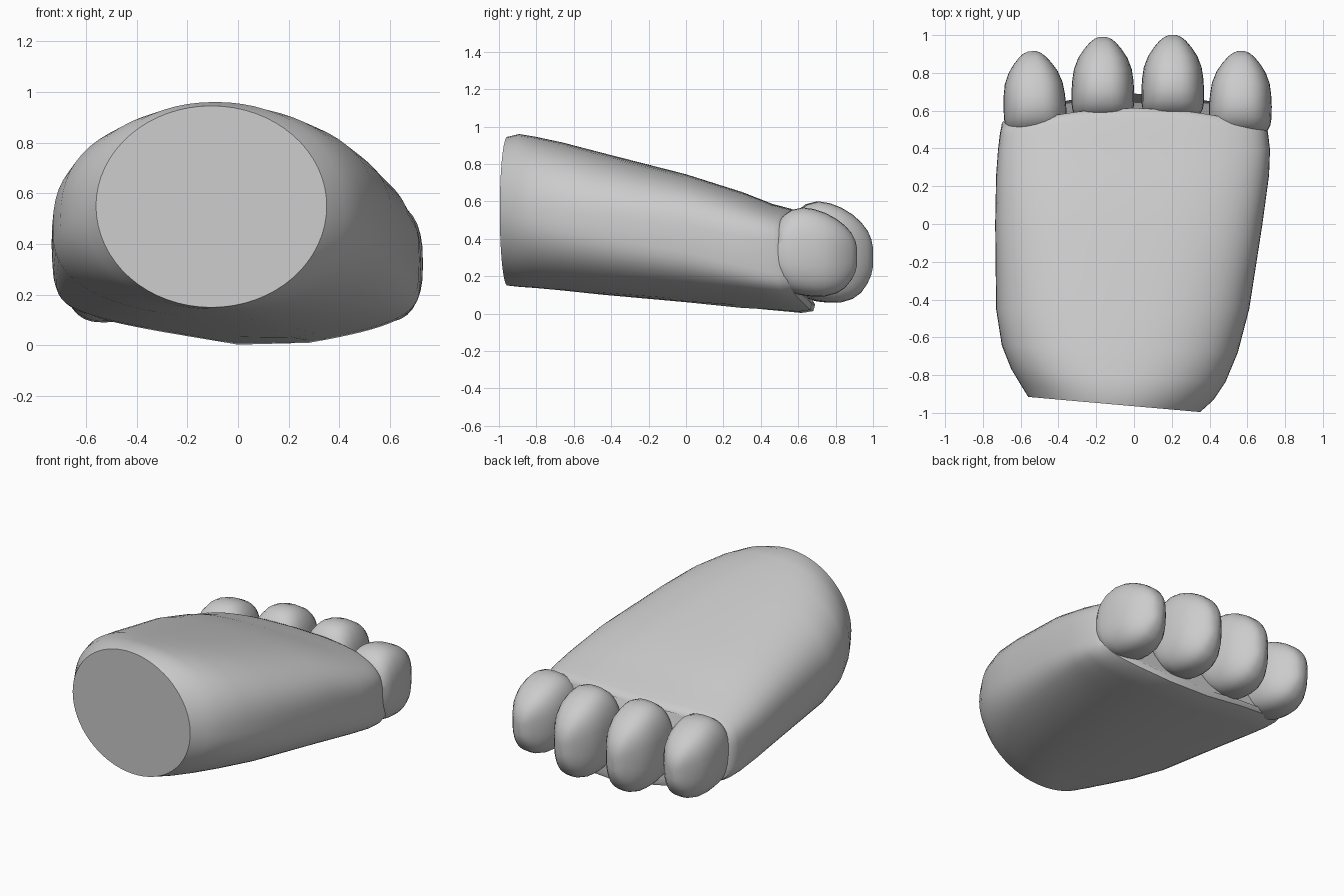
import bpy, bmesh
from math import sin, cos, pi, radians
from mathutils import Matrix


def ring(xl, xr, zb, zt, zm, n_top, n_bot, vee, place, count=64):
    """Superellipse ring with a vee-shaped underside; place(x, z) gives y."""
    pts = []
    for i in range(count):
        a = 2 * pi * i / count
        c, s = cos(a), sin(a)
        n = n_top if s > 0 else n_bot
        x = (xl + xr) / 2 + (xr - xl) / 2 * (1 if c > 0 else -1) * abs(c) ** (2 / n)
        up = abs(s) ** (2 / n)
        if s > 0:
            z = zm + (zt - zm) * up
        else:
            z = zm - (zm - zb - vee * max(abs(x - 0.12) - 0.1, 0) / 0.6) * up
        pts.append((x, place(x, z), z))
    return pts


def loft(name, rings, angle):
    bm = bmesh.new()
    loops = [[bm.verts.new(p) for p in r] for r in rings]
    for a, b in zip(loops, loops[1:]):
        for i in range(len(a)):
            j = (i + 1) % len(a)
            bm.faces.new((a[i], a[j], b[j], b[i]))
    bm.faces.new(loops[0])
    bm.faces.new(loops[-1][::-1])
    bmesh.ops.recalc_face_normals(bm, faces=bm.faces)
    mesh = bpy.data.meshes.new(name)
    bm.to_mesh(mesh)
    bm.free()
    ob = bpy.data.objects.new(name, mesh)
    bpy.context.collection.objects.link(ob)
    bpy.ops.object.select_all(action='DESELECT')
    ob.select_set(True)
    bpy.context.view_layer.objects.active = ob
    bpy.ops.object.shade_smooth_by_angle(angle=radians(angle))
    return ob


# Foot: y, tilt, bow, lean, x left, x right, z bottom, z top, z middle,
# top roundness, bottom roundness, underside vee
sections = [
    (-0.955, -0.088, 0, 0, -0.56, 0.35, 0.15, 0.945, 0.55, 2.0, 2.0, 0),
    (-0.89, -0.08, 0, 0, -0.60, 0.42, 0.143, 0.96, 0.53, 2.1, 2.05, 0),
    (-0.80, -0.06, 0, 0, -0.65, 0.485, 0.135, 0.945, 0.52, 2.3, 2.15, 0.01),
    (-0.66, -0.03, 0, 0, -0.70, 0.55, 0.122, 0.915, 0.49, 2.5, 2.3, 0.02),
    (-0.45, 0, 0, 0, -0.73, 0.61, 0.10, 0.86, 0.46, 2.6, 2.6, 0.035),
    (0.00, 0, 0, 0, -0.735, 0.68, 0.06, 0.745, 0.40, 3.0, 3.3, 0.06),
    (0.30, 0, 0.04, 0, -0.73, 0.715, 0.03, 0.65, 0.34, 3.3, 4.0, 0.08),
    (0.48, 0, 0.08, 0.05, -0.72, 0.72, 0.012, 0.585, 0.32, 3.8, 4.8, 0.09),
    (0.59, 0, 0.11, 0.10, -0.71, 0.71, 0.00, 0.56, 0.30, 4.0, 5.0, 0.10),
    (0.635, 0, 0.11, 0.16, -0.70, 0.70, 0.01, 0.545, 0.30, 4.0, 5.0, 0.10),
    (0.65, 0, 0.11, 0.16, -0.68, 0.68, 0.045, 0.525, 0.30, 4.0, 5.0, 0.09),
]
loft("foot", [
    ring(*s[4:], lambda x, z, s=s: s[0] + s[1] * (x + 0.11)
         - s[2] * (x / 0.7) ** 2 - s[3] * (z - 0.3))
    for s in sections], 35)

# Toe profile: distance behind tip, half width, z bottom, z top
toe_profile = [
    (0.0, 0.02, 0.25, 0.35), (0.01, 0.045, 0.205, 0.40), (0.03, 0.07, 0.16, 0.445),
    (0.065, 0.10, 0.11, 0.49), (0.11, 0.13, 0.078, 0.53), (0.17, 0.153, 0.06, 0.567),
    (0.23, 0.162, 0.058, 0.59), (0.29, 0.166, 0.065, 0.60), (0.35, 0.166, 0.08, 0.585),
    (0.39, 0.16, 0.11, 0.555), (0.43, 0.14, 0.16, 0.50),
]
# Toes: x centre, tip y, height factor, turn
for i, (x, tip, k, turn) in enumerate([
        (-0.53, 0.915, 0.88, 3), (-0.165, 0.99, 1, 0), (0.205, 1.0, 1, 0), (0.565, 0.915, 0.88, -1)]):
    toe = loft(f"toe_{i + 1}", [
        ring(-w, w, 0.33 + (zb - 0.33) * k, 0.33 + (zt - 0.33) * k, 0.32, 2.6, 2.6, 0,
             lambda px, pz, d=d: -d, 32)
        for d, w, zb, zt in toe_profile], 60)
    toe.data.transform(Matrix.Translation((x, tip - 0.2, 0)) @ Matrix.Rotation(radians(turn), 4, 'Z')
                       @ Matrix.Translation((0, 0.2, 0)))
